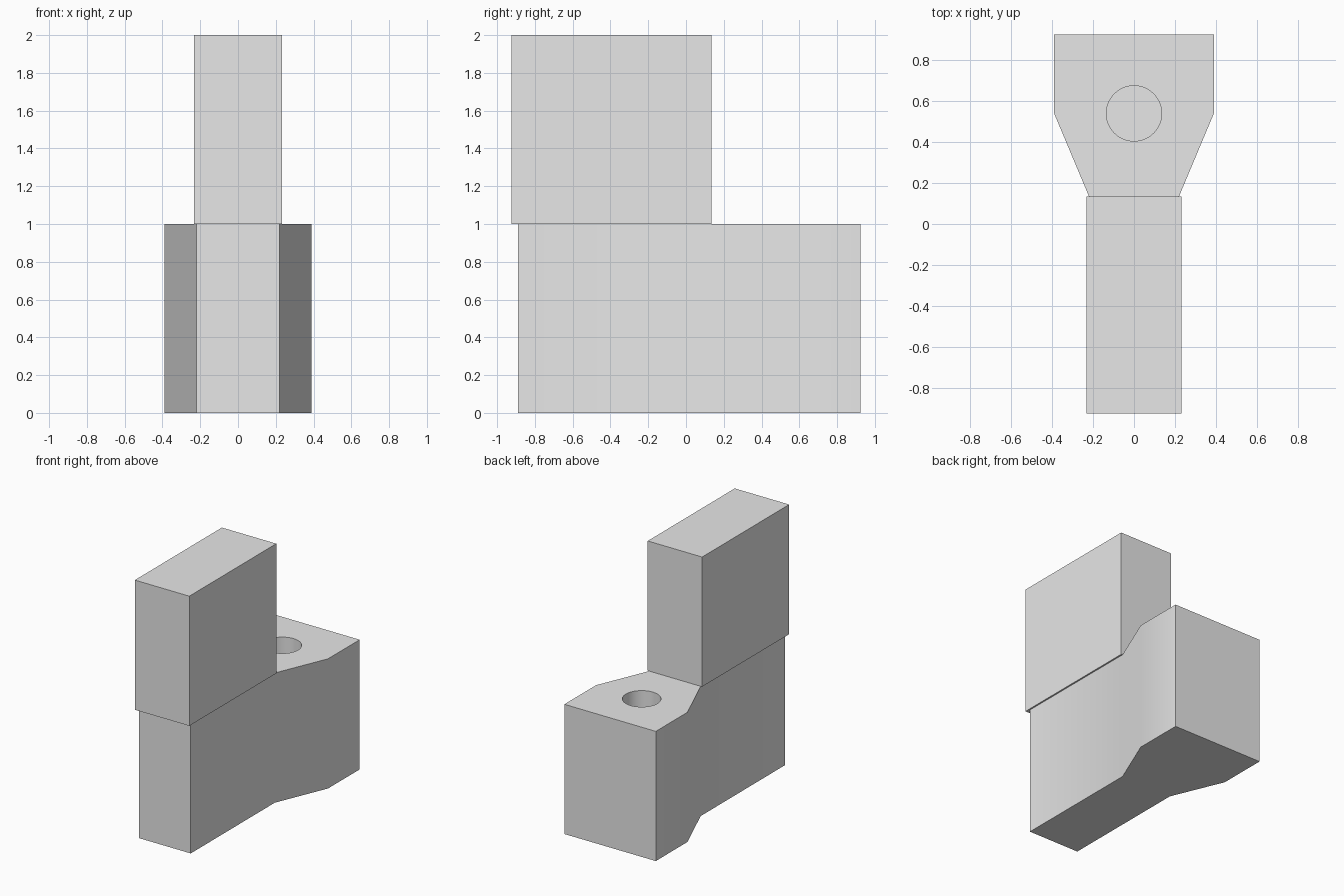
import bpy, bmesh, math

if "Cube" in bpy.data.objects:
    bpy.data.objects.remove(bpy.data.objects["Cube"])

grey = bpy.data.materials.new("plain grey")
grey.diffuse_color = (0.8, 0.8, 0.8, 1)
grey.use_nodes = True
grey.node_tree.nodes["Principled BSDF"].inputs["Base Color"].default_value = grey.diffuse_color


def extrude(name, outline, z0, z1):
    """Solid prism from a plan outline."""
    bm = bmesh.new()
    face = bm.faces.new([bm.verts.new((x, y, z0)) for x, y in outline])
    top = bmesh.ops.extrude_face_region(bm, geom=[face])["geom"]
    verts = [g for g in top if isinstance(g, bmesh.types.BMVert)]
    bmesh.ops.translate(bm, verts=verts, vec=(0, 0, z1 - z0))
    bmesh.ops.recalc_face_normals(bm, faces=bm.faces)
    mesh = bpy.data.meshes.new(name)
    bm.to_mesh(mesh)
    bm.free()
    mesh.materials.append(grey)
    obj = bpy.data.objects.new(name, mesh)
    bpy.context.collection.objects.link(obj)
    return obj


def mirrored(half):
    """Complete a right-hand half outline across x = 0."""
    return half + [(-x, y) for x, y in reversed(half)]


# Lower body: narrow neck flaring into a wide rear
base = extrude("base_body", mirrored(
    [(0.22, -0.89), (0.22, 0.135), (0.39, 0.54), (0.39, 0.925)]), 0, 1)

# Upper block, slightly wider than the neck
block = extrude("upper_block", mirrored([(0.232, -0.925), (0.232, 0.135)]), 1, 2)

# Blind round hole in the rear top
circle = [(0.135 * math.cos(2 * math.pi * i / 64),
           0.54 + 0.135 * math.sin(2 * math.pi * i / 64)) for i in range(64)]
cutter = extrude("hole_cutter", circle, 0.5, 1.2)
cutter.hide_render = True
cutter.hide_set(True)
hole = base.modifiers.new("hole", "BOOLEAN")
hole.operation = "DIFFERENCE"
hole.solver = "EXACT"
hole.object = cutter

# Apply the cut, then smooth only the shallow edges
bpy.context.view_layer.objects.active = base
base.select_set(True)
bpy.ops.object.modifier_apply(modifier=hole.name)
bpy.data.objects.remove(cutter)
bpy.ops.object.shade_smooth_by_angle(angle=math.radians(30))
